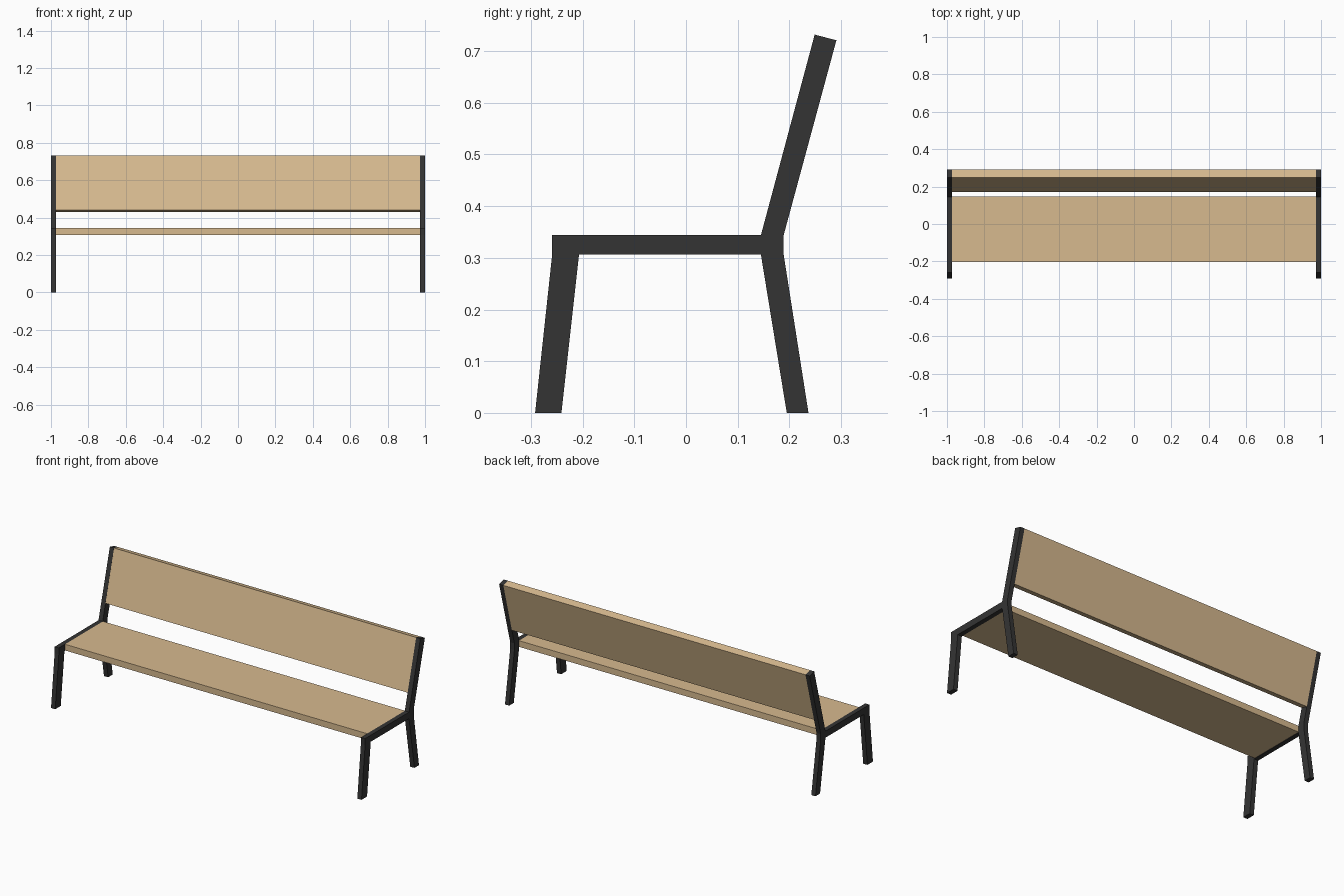
import bpy, bmesh

if "Cube" in bpy.data.objects:
    bpy.data.objects.remove(bpy.data.objects["Cube"])


def material(name, color):
    m = bpy.data.materials.new(name)
    m.diffuse_color = (*color, 1.0)
    m.use_nodes = True
    m.node_tree.nodes["Principled BSDF"].inputs["Base Color"].default_value = m.diffuse_color
    return m


wood = material("light wood", (0.68, 0.49, 0.275))
metal = material("charcoal metal", (0.034, 0.034, 0.034))


def extrude_profile(name, profile, x0, x1, mat):
    """Extrude a (y, z) profile along x from x0 to x1."""
    bm = bmesh.new()
    face = bm.faces.new([bm.verts.new((x0, y, z)) for y, z in profile])
    ext = bmesh.ops.extrude_face_region(bm, geom=[face], use_keep_orig=True)
    for v in ext["geom"]:
        if isinstance(v, bmesh.types.BMVert):
            v.co.x = x1
    bmesh.ops.recalc_face_normals(bm, faces=bm.faces)
    me = bpy.data.meshes.new(name)
    bm.to_mesh(me)
    bm.free()
    me.materials.append(mat)
    ob = bpy.data.objects.new(name, me)
    bpy.context.scene.collection.objects.link(ob)
    return ob


INNER = 0.973  # inner face of the side frames

# Side frames: front leg, seat rail, rear leg and back upright in one outline
frame = [
    (-0.292, 0.0), (-0.241, 0.0), (-0.207, 0.306), (0.145, 0.306),
    (0.195, 0.0), (0.237, 0.0), (0.189, 0.306), (0.189, 0.344),
    (0.291, 0.721), (0.249, 0.732), (0.145, 0.344), (-0.259, 0.344),
    (-0.259, 0.306),
]
for side, s in (("left", -1), ("right", 1)):
    extrude_profile(side + "_side_frame", frame, s * INNER, s * 1.0, metal)

# Seat board, flush with the rails and set back from the front legs
seat = [(-0.202, 0.308), (0.147, 0.308), (0.147, 0.344), (-0.202, 0.344)]
extrude_profile("seat", seat, -INNER, INNER, wood)

# Backrest board, tilted with the uprights
back = [(0.171, 0.440), (0.212, 0.429), (0.291, 0.721), (0.249, 0.732)]
extrude_profile("backrest", back, -INNER, INNER, wood)
